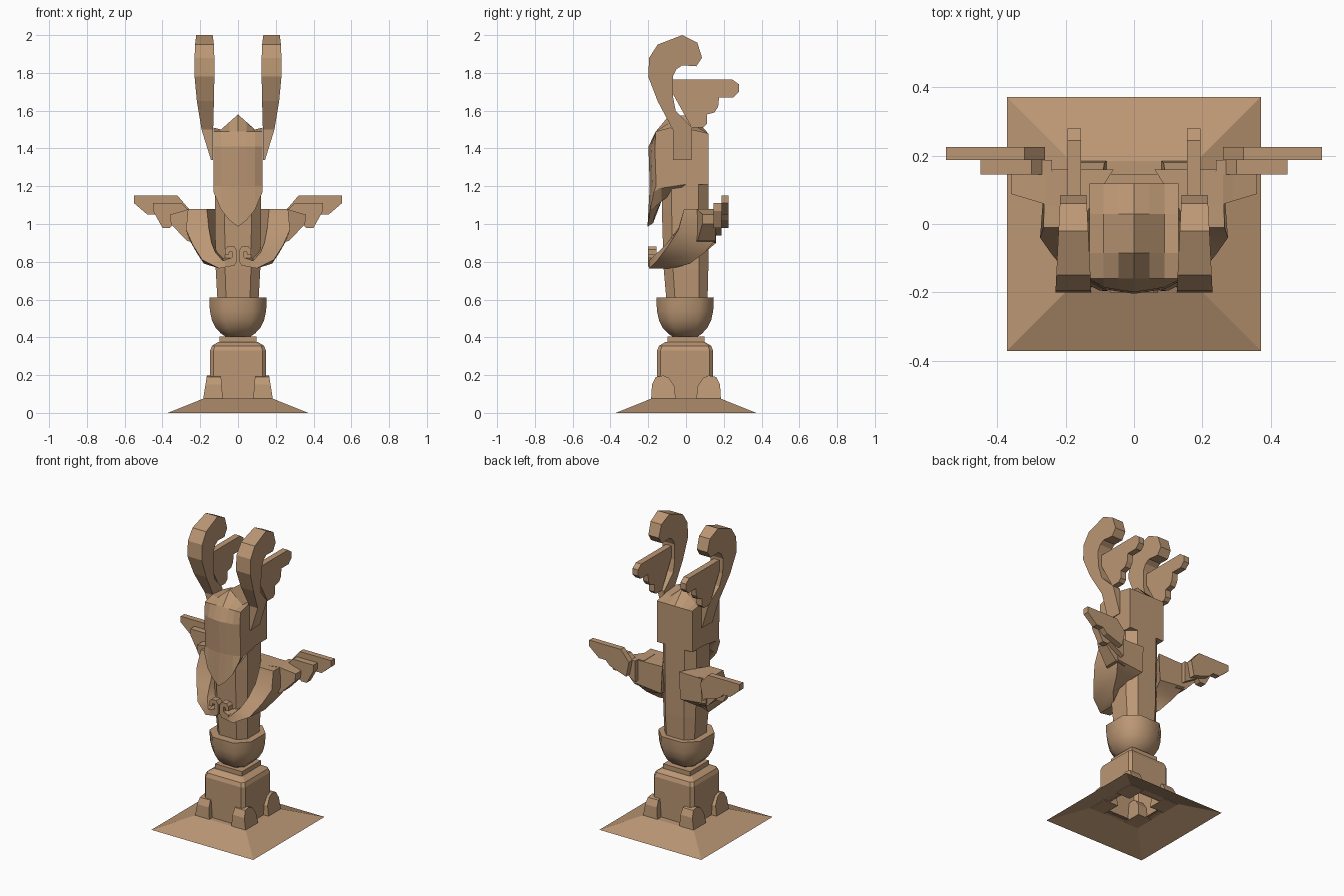
import bpy, bmesh, math

cube = bpy.data.objects.get("Cube")
if cube:
    bpy.data.objects.remove(cube, do_unlink=True)

wood = bpy.data.materials.new("tan_wood")
wood.use_nodes = True
TAN = (0.50, 0.31, 0.175, 1)
wood.diffuse_color = TAN
wood.node_tree.nodes["Principled BSDF"].inputs["Base Color"].default_value = TAN


def loft(name, rings, caps=(True, True), smooth=None):
    """Skin a list of equal-length closed rings into one object."""
    bm = bmesh.new()
    rows = [[bm.verts.new(p) for p in ring] for ring in rings]
    n = len(rows[0])
    for a, b in zip(rows, rows[1:]):
        for i in range(n):
            j = (i + 1) % n
            bm.faces.new((a[i], a[j], b[j], b[i]))
    if caps[0]:
        bm.faces.new(rows[0][::-1])
    if caps[1]:
        bm.faces.new(rows[-1])
    bmesh.ops.recalc_face_normals(bm, faces=bm.faces)
    mesh = bpy.data.meshes.new(name)
    bm.to_mesh(mesh)
    bm.free()
    mesh.materials.append(wood)
    obj = bpy.data.objects.new(name, mesh)
    bpy.context.collection.objects.link(obj)
    if smooth:
        bpy.ops.object.select_all(action='DESELECT')
        obj.select_set(True)
        bpy.context.view_layer.objects.active = obj
        bpy.ops.object.shade_smooth_by_angle(angle=math.radians(smooth))
    return obj


def both_sides(name, rings, **kw):
    """Make a part on the left (+x) and its mirror on the right."""
    for side, s in (("left", 1), ("right", -1)):
        loft(side + "_" + name, [[(s * x, y, z) for x, y, z in r] for r in rings], **kw)


def octagon(z, h, cut, cy=0.0):
    """Square ring of half-width h with corners cut back by the given share."""
    c = h * (1 - cut)
    pts = [(h, -c), (h, c), (c, h), (-c, h), (-h, c), (-h, -c), (-c, -h), (c, -h)]
    return [(x, y + cy, z) for x, y in pts]


def square(z, h):
    return [(-h, -h, z), (h, -h, z), (h, h, z), (-h, h, z)]


def xz_plate(pts, y0, y1):
    return [[(x, y, z) for x, z in pts] for y in (y0, y1)]


# Base skirt, open underneath
loft("base_skirt", [square(0, 0.372), square(0.075, 0.185), square(0.075, 0.14)],
     caps=(False, False))

# Pedestal with bevelled shoulders and a neck slab
loft("pedestal", [octagon(z, h, 0.12, -0.005) for z, h in
                  ((0.07, 0.148), (0.33, 0.148), (0.355, 0.138), (0.375, 0.105))],
     caps=(False, True))
loft("neck_slab", [square(0.37, 0.098), square(0.405, 0.098)])

# Four arched corner feet
arch = [(.055, .07), (.06, .14), (.09, .185), (.12, .198), (.16, .19), (.18, .15), (.185, .07)]
for label, f in (("front", -1), ("back", 1)):
    both_sides(label + "_foot",
               [[(x + k * (z - 0.07), f * y, z) for y, z in arch]
                for x, k in ((0.08, 0.08), (0.185, -0.16))])

# Rounded bowl
loft("bowl", [octagon(z, h, 0.5, -0.005) for z, h in
              ((0.40, 0.06), (0.42, 0.09), (0.45, 0.118), (0.49, 0.138),
               (0.54, 0.149), (0.61, 0.152))], smooth=50)

# Pole
loft("pole", [octagon(z, h, 0.42, cy) for z, h, cy in
              ((0.60, 0.109, 0.005), (0.76, 0.118, 0), (1.08, 0.123, -0.005),
               (1.40, 0.123, -0.005))])

# Head with pointed beak: yz sections swept across x
half = [(0.13, 1.17, 1.51, -0.17), (0.09, 1.075, 1.50, -0.19),
        (0.045, 1.02, 1.54, -0.198), (0, 0.985, 1.58, -0.204)]


def head_section(x, tip, top, f):
    yz = [(f, tip), (f + 0.012, 1.2), (f + 0.005, 1.41), (-0.16, 1.49), (-0.085, top),
          (0.03, top - 0.01), (0.118, 1.48), (0.118, 1.21), (0, 1.21),
          (-0.13, max(1.12, tip + 0.02)), (f + 0.03, tip + 0.02)]
    return [(x, y, z) for y, z in yz]


loft("head", [head_section(*h) for h in half] +
     [head_section(-h[0], *h[1:]) for h in half[-2::-1]])

# Curled horns
horn = [(-.07, 1.34), (-.07, 1.5), (-.15, 1.65), (-.2, 1.78), (-.195, 1.88), (-.15, 1.95),
        (-.02, 2), (.06, 1.96), (.085, 1.88), (.055, 1.835), (-.02, 1.84), (-.05, 1.82),
        (-.07, 1.78), (-.07, 1.68), (-.055, 1.6), (.032, 1.51), (.032, 1.34)]


def horn_outer(y, z):
    t = min(1, max(0, (z - 1.36) / 0.36))
    low = 0.03 if z < 1.36 else 0
    return 0.18 - low + 0.05 * t - 0.05 * (y + 0.2)


both_sides("horn", [[(0.125 + 0.05 * (y + 0.2), y, z) for y, z in horn],
                    [(horn_outer(y, z), y, z) for y, z in horn]])

# Stepped feather plates behind the horns
crest = [(-.07, 1.765), (.245, 1.765), (.28, 1.74), (.28, 1.7), (.25, 1.67), (.175, 1.67),
         (.17, 1.62), (.15, 1.59), (.11, 1.58), (.11, 1.53), (.09, 1.51), (.03, 1.51), (-.07, 1.69)]
both_sides("crest_feather", [[(x, y, z) for y, z in crest] for x in (0.155, 0.195)])

# Sweeping wing arms: inner front, outer front, outer back, inner back per section
arm = [
    [(.025, -.20, .825), (.02, -.20, .78), (.02, -.16, .78), (.025, -.16, .82)],
    [(.08, -.195, .805), (.10, -.195, .765), (.10, -.07, .765), (.08, -.10, .82)],
    [(.12, -.15, .85), (.19, -.15, .81), (.18, .02, .79), (.10, 0, .85)],
    [(.14, -.10, .90), (.24, -.09, .89), (.22, .10, .85), (.10, .08, .87)],
    [(.155, -.04, .98), (.275, -.04, .97), (.26, .16, .92), (.07, .16, .90)],
    [(.165, -.01, 1.08), (.265, -.01, 1.08), (.26, .16, 1.075), (.06, .16, 1.08)],
]
both_sides("wing_arm", arm, smooth=35)

# Curled arm tips
curl = [(.07, .775), (.02, .78), (.006, .80), (.006, .86), (.02, .882), (.055, .882),
        (.07, .865), (.07, .835), (.05, .835), (.045, .855), (.033, .855), (.033, .82), (.07, .81)]
both_sides("arm_curl", xz_plate(curl, -0.20, -0.155))

# Layered wing feathers
inner = [(.2, 1.08), (.26, 1.08), (.29, 1.07), (.36, 1.05), (.355, 1.0), (.27, .91), (.2, .9)]
middle = [(.24, 1.08), (.27, 1.08), (.30, 1.11), (.45, 1.11), (.45, 1.07), (.40, .98),
          (.36, .98), (.34, 1.0), (.24, .94)]
outer = [(.26, 1.08), (.32, 1.15), (.55, 1.15), (.55, 1.11), (.48, 1.05), (.43, 1.05),
         (.40, 1.02), (.28, .98)]
front = [(x, 0.04 + max(0, x - 0.2) * 0.3, z) for x, z in inner]
both_sides("inner_feather", [front, [(x, 0.155, z) for x, z in inner]])
both_sides("middle_feather", xz_plate(middle, 0.145, 0.188))
both_sides("outer_feather", xz_plate(outer, 0.187, 0.225))
